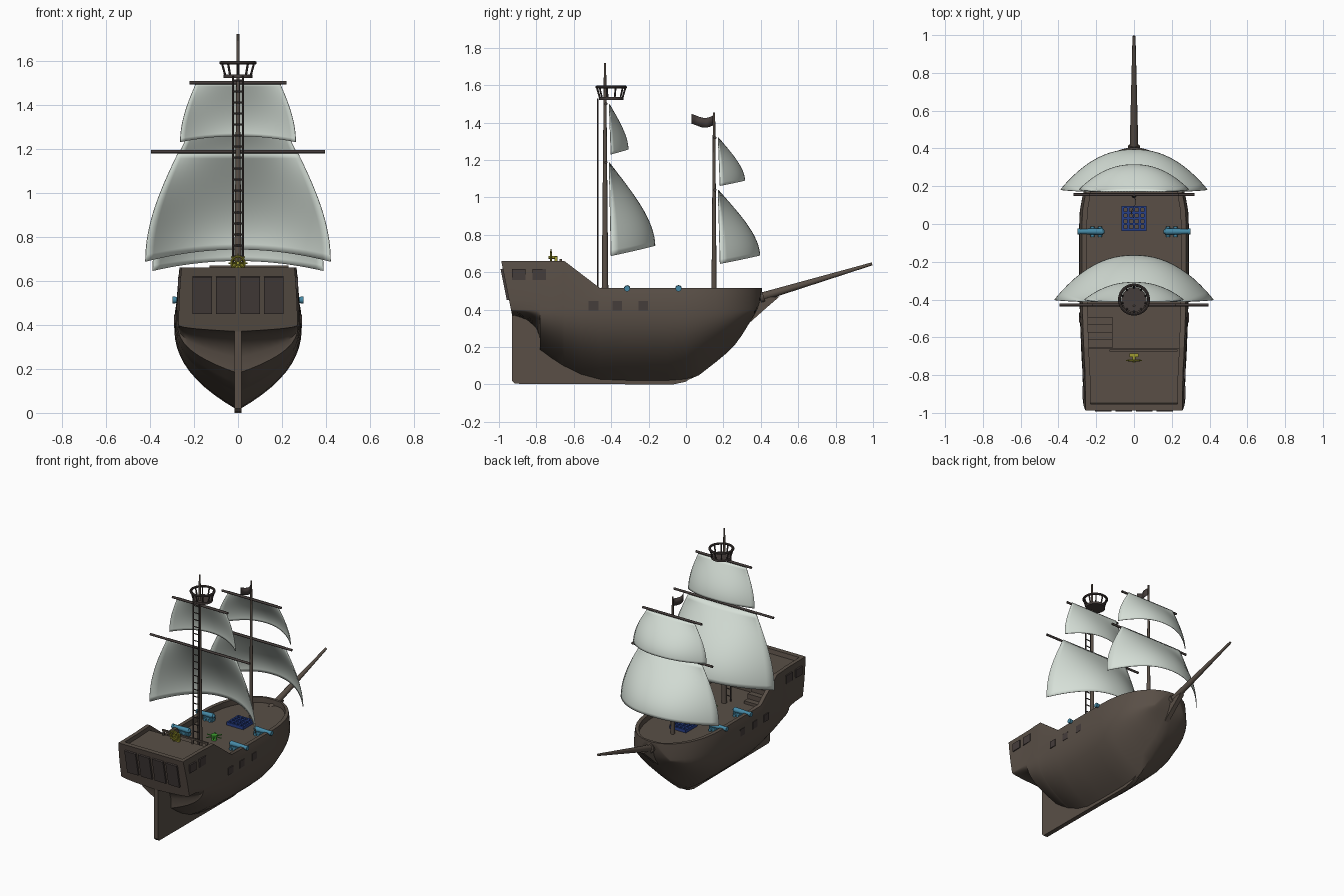
import bpy, bmesh, math
from mathutils import Vector

if "Cube" in bpy.data.objects:
    bpy.data.objects.remove(bpy.data.objects["Cube"])


def mat(name, r, g, b):
    m = bpy.data.materials.new(name)
    m.diffuse_color = (r, g, b, 1)
    m.use_nodes = True
    m.node_tree.nodes["Principled BSDF"].inputs["Base Color"].default_value = m.diffuse_color
    return m


WOOD = mat("wood", .10, .078, .062)
DARK = mat("dark_wood", .06, .047, .044)
CLOTH = mat("cloth", .68, .75, .69)
BLUE = mat("blue_metal", .06, .25, .38)
NAVY = mat("navy", .02, .05, .25)
GOLD = mat("gold", .35, .33, .03)
GREEN = mat("green", .05, .35, .03)


def finish(name, bm, m, angle=35):
    bmesh.ops.recalc_face_normals(bm, faces=bm.faces)
    me = bpy.data.meshes.new(name)
    bm.to_mesh(me)
    bm.free()
    ob = bpy.data.objects.new(name, me)
    bpy.context.collection.objects.link(ob)
    me.materials.append(m)
    bpy.ops.object.select_all(action='DESELECT')
    ob.select_set(True)
    bpy.context.view_layer.objects.active = ob
    bpy.ops.object.shade_smooth_by_angle(angle=math.radians(angle))
    return ob


def add_rod(bm, a, b, r1, r2=None, n=12):
    a, b = Vector(a), Vector(b)
    d = b - a
    res = bmesh.ops.create_cone(bm, cap_ends=True, segments=n, radius1=r1,
                                radius2=r1 if r2 is None else r2, depth=d.length)
    q = d.to_track_quat('Z', 'Y')
    for v in res['verts']:
        v.co = q @ v.co + (a + b) / 2


def add_box(bm, c, s, rx=0):
    for v in bmesh.ops.create_cube(bm, size=1)['verts']:
        p = Vector((v.co.x * s[0], v.co.y * s[1], v.co.z * s[2]))
        y, z = p.y, p.z
        v.co = Vector(c) + Vector((p.x, y * math.cos(rx) - z * math.sin(rx),
                                   y * math.sin(rx) + z * math.cos(rx)))


def add_ring(bm, c, R, r, axis='Z', n=28, k=8):
    rows = []
    for i in range(n):
        a = 2 * math.pi * i / n
        row = []
        for j in range(k):
            b = 2 * math.pi * j / k
            u, v, w = (R + r * math.cos(b)) * math.cos(a), (R + r * math.cos(b)) * math.sin(a), r * math.sin(b)
            row.append(bm.verts.new(Vector(c) + Vector((u, v, w) if axis == 'Z' else (u, w, v))))
        rows.append(row)
    for i in range(n):
        for j in range(k):
            p, q = rows[i], rows[(i + 1) % n]
            bm.faces.new((p[j], q[j], q[(j + 1) % k], p[(j + 1) % k]))


def rod(name, m, *args):
    bm = bmesh.new()
    add_rod(bm, *args)
    return finish(name, bm, m)


def boxes(name, m, items):
    bm = bmesh.new()
    for it in items:
        add_box(bm, *it)
    return finish(name, bm, m)


# Hull: loft of closed sections (station y, keel z, half width, deck z; None = solid up to the rail)
Q, D = .63, .475
stations = [(-.93, .37, .27, None), (-.905, .365, .27, None), (-.904, .365, .27, Q), (-.85, .345, .271, Q),
            (-.80, .30, .272, Q), (-.782, .25, .273, Q), (-.78, .18, .273, Q), (-.72, .135, .277, Q),
            (-.66, .095, .28, Q), (-.659, .095, .28, D), (-.65, .09, .28, D), (-.56, .045, .284, D),
            (-.46, .018, .287, D), (-.3, .012, .29, D), (-.1, .012, .29, D)]
for y, zk in [(0, .02), (.07, .05), (.16, .12), (.22, .17), (.26, .21), (.3, .265), (.34, .33), (.365, .37),
              (.38, .40), (.392, .435), (.4, .47), (.403, .485), (.405, .5)]:
    stations.append((y, zk, .29 * math.sqrt(max(0, 1 - (y / .405) ** 2.2)), D))
bm = bmesh.new()
loops = []
for y, zk, w, deck in stations:
    zt = .515 + .145 * min(1, max(0, (-.46 - y) / .19))
    zm = min(max(.4, zk + .03), zt - .005)
    side = []
    for i in range(17):
        if i <= 11:
            r = 1 - i / 11
            side.append((w * (1 - r ** 2.35), zm - r * (zm - zk)))
        else:
            k = (i - 11) / 5
            side.append((w * (1 - .05 * k * k), zm + k * (zt - zm)))
    xi = max(0, side[-1][0] - .027)
    side += [(xi, zt), (xi, max(zk, deck or zt))]
    f = max(0, (-.78 - y) / .15)
    pts = []
    for i, (x, z) in enumerate(side):
        yy = y - f * .2 * max(0, z - .37)
        pts.append((x, min(yy, .385) if i > 16 else yy, z))
    pts += [(-x, yy, z) for x, yy, z in reversed(pts[1:])]
    loops.append([bm.verts.new(p) for p in pts])
n = len(loops[0])
for a, b in zip(loops, loops[1:]):
    for j in range(n):
        bm.faces.new((a[j], b[j], b[(j + 1) % n], a[(j + 1) % n]))
bm.faces.new(loops[0])
bmesh.ops.remove_doubles(bm, verts=bm.verts, dist=.0002)
finish("hull", bm, WOOD, 40)

# Keel, rudder and stem plate
outline = [(-.93, .37), (-.93, .02), (-.915, .004), (-.07, .0), (0, .015), (.08, .075), (.16, .15), (.25, .24),
           (.34, .33), (.43, .41), (.50, .47), (.40, .465), (.33, .36), (.2, .2), (.05, .08), (-.1, .05),
           (-.45, .05), (-.6, .1), (-.74, .2), (-.76, .32), (-.84, .37)]
bm = bmesh.new()
face = bm.faces.new([bm.verts.new((-.016, y, z)) for y, z in outline])
ext = bmesh.ops.extrude_face_region(bm, geom=[face])['geom']
bmesh.ops.translate(bm, vec=(.032, 0, 0), verts=[v for v in ext if isinstance(v, bmesh.types.BMVert)])
finish("keel_and_rudder", bm, WOOD)

# Bowsprit with collar
bm = bmesh.new()
add_rod(bm, (0, .36, .455), (0, .995, .645), .024, .008)
add_rod(bm, (0, .395, .465), (0, .415, .471), .032)
finish("bowsprit", bm, WOOD)

# Stern windows, gun ports and quarter windows
boxes("stern_windows", DARK, [((x, -.966, .535), (.088, .018, .17), .197) for x in (-.163, -.055, .055, .163)])
ports = [((s * .28, y, .42), (.022, .052, .05)) for s in (-1, 1) for y in (-.495, -.367, -.228)]
ports += [((s * .262, y, .588), (.02, .072, .058)) for s in (-1, 1) for y in (-.893, -.785)]
boxes("gun_ports", DARK, ports)

# Quarterdeck rail and stairs
boxes("quarterdeck_rail", WOOD, [((.05, -.67, .664), (.36, .012, .012))] +
      [((x, -.67, .645), (.012, .012, .04)) for x in (-.12, .0, .11, .22)])
boxes("stairs", WOOD, [((-.18, -.635 + .04 * i, (D + .6 - .035 * i) / 2), (.13, .045, .6 - .035 * i - D))
                       for i in range(4)])

# Masts
MY, FY = -.433, .15
rod("main_mast", WOOD, (0, MY, .46), (0, MY, 1.72), .018, .006)
rod("fore_mast", WOOD, (0, FY, .46), (0, FY, 1.455), .014, .006)

# Mast ladder
bm = bmesh.new()
for s in (-1, 1):
    add_rod(bm, (s * .023, -.472, D), (s * .023, -.472, 1.53), .005, .005, 8)
for i in range(21):
    z = .51 + .05 * i
    add_rod(bm, (-.023, -.472, z), (.023, -.472, z), .004, .004, 6)
finish("mast_ladder", bm, DARK)

# Crow's nest
bm = bmesh.new()
NY = -.4
add_rod(bm, (0, NY, 1.522), (0, NY, 1.538), .066, .066, 28)
add_ring(bm, (0, NY, 1.59), .077, .008)
for i in range(10):
    a = 2 * math.pi * (i + .5) / 10
    add_rod(bm, (.06 * math.cos(a), NY + .06 * math.sin(a), 1.53),
            (.077 * math.cos(a), NY + .077 * math.sin(a), 1.59), .005, .005, 6)
finish("lookout_nest", bm, DARK)


# Yards and sails
def sail(name, my, yard, zt, zc, zb, wt, wb, bulge):
    rod(name + "_yard", DARK, (-yard, my + .005, zt), (yard, my + .005, zt), .008)
    bm = bmesh.new()
    rows = []
    for i in range(17):
        v = i / 16
        row = []
        for j in range(25):
            u = j / 12 - 1
            arch = 1 - abs(u) ** 2.2
            w = wt + (wb - wt) * math.sin(v * math.pi / 2)
            row.append(bm.verts.new((u * w, my + .022 + .01 * v + bulge * arch * math.sin(v * math.pi / 2),
                                     zt + v * (zb - zt) + (zc - zb) * (1 - u * u) * v ** 2)))
        rows.append(row)
    for a, b in zip(rows, rows[1:]):
        for j in range(24):
            bm.faces.new((a[j], a[j + 1], b[j + 1], b[j]))
    ob = finish(name, bm, CLOTH)
    mod = ob.modifiers.new("thickness", 'SOLIDIFY')
    mod.thickness = .004
    mod.offset = 0


sail("main_lower_sail", MY, .395, 1.187, .742, .687, .27, .42, .235)
sail("main_upper_sail", MY, .22, 1.50, 1.257, 1.23, .19, .262, .092)
sail("fore_lower_sail", FY, .32, 1.04, .69, .645, .25, .388, .212)
sail("fore_upper_sail", FY, .235, 1.32, 1.09, 1.062, .19, .29, .132)

# Waving flag
bm = bmesh.new()
cols = []
for i in range(13):
    t = i / 12
    x, y = .012 * math.sin(t * 6.3), FY - .005 - .113 * t
    dz = .012 * math.sin(t * 4) * -1
    cols.append((bm.verts.new((x, y, 1.385 + dz)), bm.verts.new((x, y, 1.437 + dz))))
for a, b in zip(cols, cols[1:]):
    bm.faces.new((a[0], b[0], b[1], a[1]))
finish("flag", bm, DARK).modifiers.new("thickness", 'SOLIDIFY').thickness = .003

# Cannons on carriages
bm = bmesh.new()
for s in (-1, 1):
    for y in (-.04, -.315):
        add_rod(bm, (s * .165, y, .513), (s * .295, y, .513), .018, .013)
        add_rod(bm, (s * .285, y, .513), (s * .298, y, .513), .016)
        add_rod(bm, (s * .155, y, .513), (s * .168, y, .513), .008, .016)
        add_box(bm, (s * .2, y, .488), (.07, .036, .028))
        for x in (.18, .22):
            add_rod(bm, (s * x, y - .028, .485), (s * x, y + .028, .485), .011)
finish("cannons", bm, BLUE)

# Deck hatch grating
bars = [((o, .03, .485), (.012, .13, .024)) for o in (-.06, -.03, 0, .03, .06)]
bars += [((0, .03 + o, .485), (.13, .012, .022)) for o in (-.06, -.03, 0, .03, .06)]
boxes("hatch_grating", NAVY, bars)

# Steering wheel and pedestal
bm = bmesh.new()
WC = Vector((0, -.722, .68))
add_ring(bm, WC, .03, .005, 'Y')
add_rod(bm, WC - Vector((0, .012, 0)), WC + Vector((0, .035, 0)), .008)
for i in range(8):
    a = math.pi * i / 4
    add_rod(bm, WC, WC + Vector((.043 * math.cos(a), 0, .043 * math.sin(a))), .003, .003, 6)
add_box(bm, (0, -.695, .655), (.05, .018, .06))
finish("steering_wheel", bm, GOLD)

# Capstan
bm = bmesh.new()
CC = (0, -.27)
add_rod(bm, (*CC, D), (*CC, .505), .018, .014)
add_rod(bm, (*CC, .5), (*CC, .513), .022)
for i in range(3):
    a = math.pi * i / 3
    dx, dy = .055 * math.cos(a), .055 * math.sin(a)
    add_rod(bm, (-dx, CC[1] - dy, .502), (dx, CC[1] + dy, .502), .004, .004, 6)
finish("capstan", bm, GREEN)
